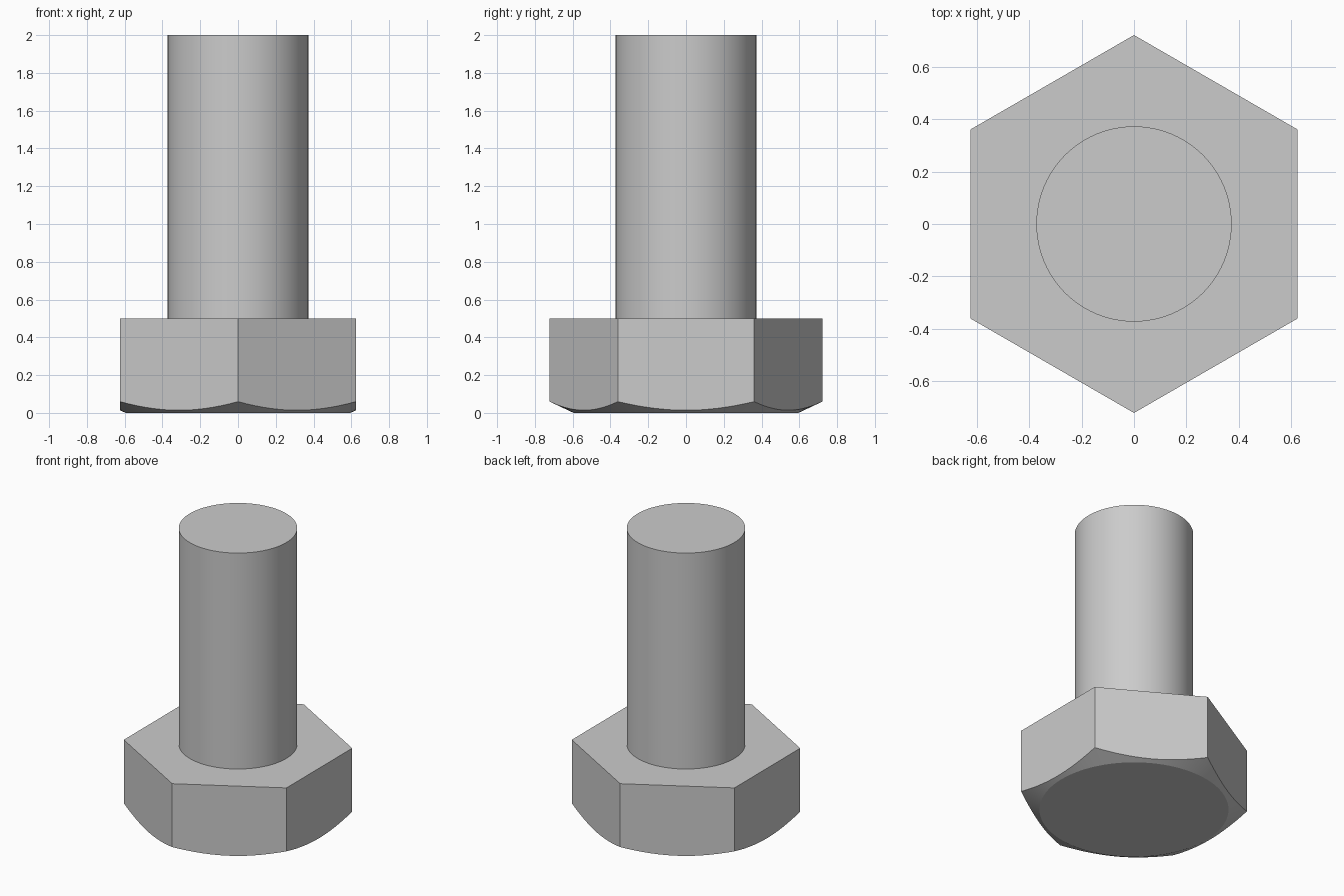
import bpy, bmesh
from math import cos, sin, pi, radians

cube = bpy.data.objects.get("Cube")
if cube:
    bpy.data.objects.remove(cube, do_unlink=True)

SEGMENTS = 96
APOTHEM = 0.625        # half the width across the head's flats
SHANK_RADIUS = 0.373
HEAD_HEIGHT = 0.5
TOTAL_HEIGHT = 2.0
BASE_RADIUS = 0.595    # flat circle under the chamfer
CHAMFER_SLOPE = 0.47

steel = bpy.data.materials.new("steel grey")
steel.use_nodes = True
colour = (0.6, 0.6, 0.6, 1)
steel.diffuse_color = colour
steel.node_tree.nodes["Principled BSDF"].inputs["Base Color"].default_value = colour


def hex_radius(a):
    """Distance from the axis to the hexagon, flats facing +x and -x."""
    return APOTHEM / cos((a + pi / 6) % (pi / 3) - pi / 6)


def chamfer_height(a):
    return (hex_radius(a) - BASE_RADIUS) * CHAMFER_SLOPE


def loft(name, rings, cap_bottom=False, cap_top=False):
    """Skin rings given as (radius, height) functions of the angle."""
    bm = bmesh.new()
    angles = [2 * pi * i / SEGMENTS for i in range(SEGMENTS)]
    loops = [[bm.verts.new((r(a) * cos(a), r(a) * sin(a), z(a))) for a in angles]
             for r, z in rings]
    for low, high in zip(loops, loops[1:]):
        for i in range(SEGMENTS):
            j = (i + 1) % SEGMENTS
            bm.faces.new((low[i], low[j], high[j], high[i]))
    if cap_bottom:
        bm.faces.new(loops[0][::-1])
    if cap_top:
        bm.faces.new(loops[-1])
    mesh = bpy.data.meshes.new(name)
    bm.to_mesh(mesh)
    bm.free()
    mesh.materials.append(steel)
    obj = bpy.data.objects.new(name, mesh)
    bpy.context.collection.objects.link(obj)
    bpy.ops.object.select_all(action='DESELECT')
    obj.select_set(True)
    bpy.context.view_layer.objects.active = obj
    bpy.ops.object.shade_smooth_by_angle(angle=radians(20))
    return obj


def fixed(value):
    return lambda a: value


# Hexagonal head: conical chamfer below, flat bearing face above
loft("hex_head", [
    (fixed(BASE_RADIUS), fixed(0)),
    (hex_radius, chamfer_height),
    (hex_radius, fixed(HEAD_HEIGHT)),
    (fixed(SHANK_RADIUS), fixed(HEAD_HEIGHT)),
], cap_bottom=True)

# Plain cylindrical shank
loft("shank", [
    (fixed(SHANK_RADIUS), fixed(HEAD_HEIGHT)),
    (fixed(SHANK_RADIUS), fixed(TOTAL_HEIGHT)),
], cap_top=True)
